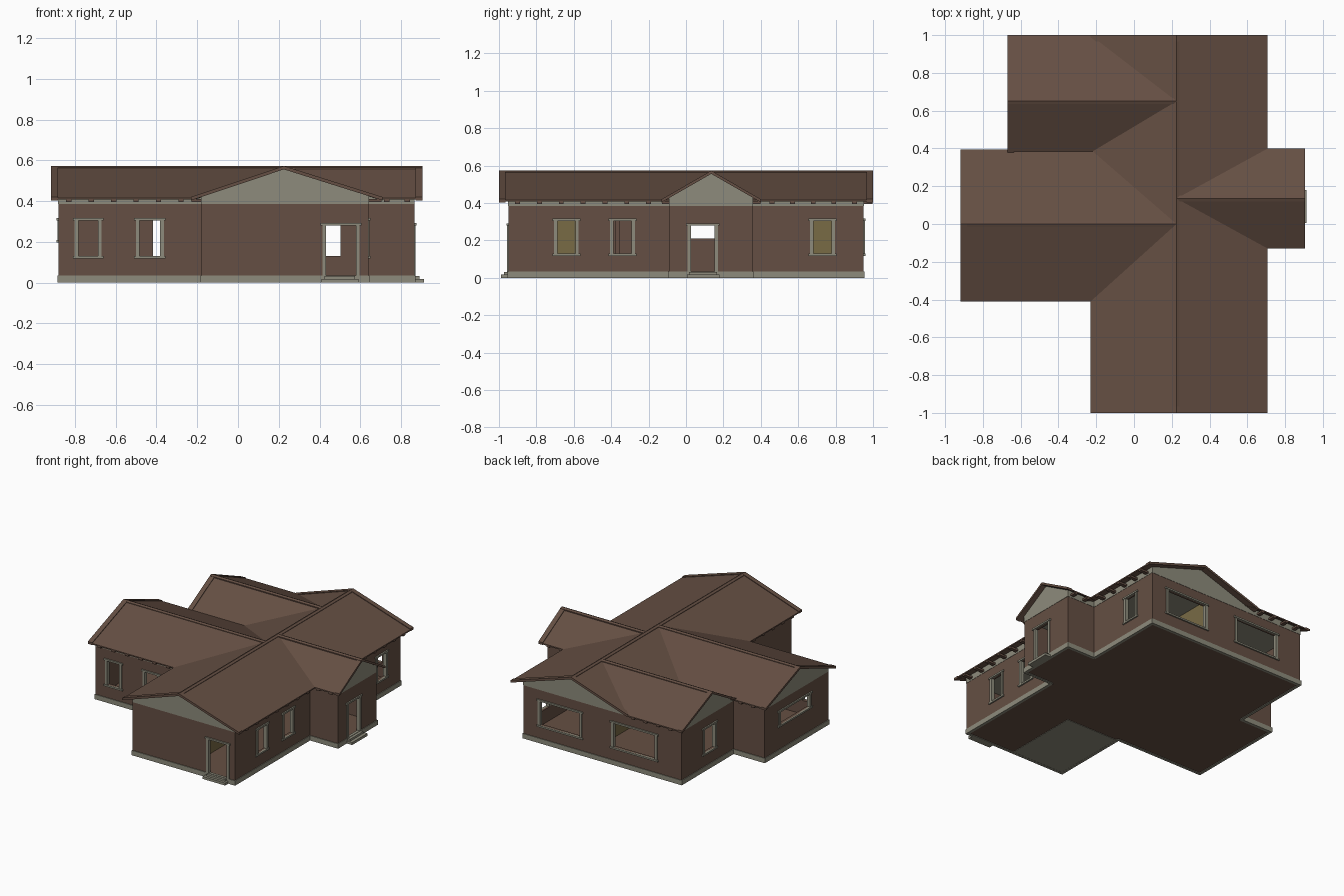
import bpy, bmesh

if "Cube" in bpy.data.objects:
    bpy.data.objects.remove(bpy.data.objects["Cube"])

def mat(name, r, g, b):
    m = bpy.data.materials.new(name)
    m.diffuse_color = (r, g, b, 1)
    m.use_nodes = True
    m.node_tree.nodes["Principled BSDF"].inputs["Base Color"].default_value = m.diffuse_color
    return m

WALL = mat("wall_brown", 0.130, 0.078, 0.056)
ROOF = mat("roof_brown", 0.130, 0.078, 0.056)
GREY = mat("trim_grey", 0.27, 0.26, 0.20)
YELLOW = mat("interior_yellow", 0.19, 0.145, 0.06)

def finish(bm, name, material):
    bmesh.ops.recalc_face_normals(bm, faces=bm.faces)
    me = bpy.data.meshes.new(name)
    bm.to_mesh(me)
    bm.free()
    me.materials.append(material)
    ob = bpy.data.objects.new(name, me)
    bpy.context.collection.objects.link(ob)
    return ob

def add_box(bm, x0, x1, y0, y1, z0, z1):
    vs = bmesh.ops.create_cube(bm, size=1)["verts"]
    for v in vs:
        v.co = ((x0 + x1) / 2 + v.co.x * (x1 - x0),
                (y0 + y1) / 2 + v.co.y * (y1 - y0),
                (z0 + z1) / 2 + v.co.z * (z1 - z0))

def boxes(name, material, items):
    bm = bmesh.new()
    for b in items:
        add_box(bm, *b)
    return finish(bm, name, material)

def prism(bm, axis, profile, a, b):
    """Extrude a (u, z) profile along x or y from a to b."""
    def point(u, z, t):
        return (t, u, z) if axis == "x" else (u, t, z)
    f = bm.faces.new([bm.verts.new(point(u, z, a)) for u, z in profile])
    ext = bmesh.ops.extrude_face_region(bm, geom=[f])["geom"]
    for v in ext:
        if isinstance(v, bmesh.types.BMVert):
            v.co["xy".index(axis)] = b

# ---- outer walls: counter-clockwise plan and openings per edge ----
PLAN = [(-.18, -.95), (.64, -.95), (.64, -.09), (.865, -.09), (.865, .355), (.64, .355),
        (.64, .95), (-.63, .95), (-.63, .355), (-.88, .355), (-.88, -.375), (-.18, -.375)]
OPEN = {0: [(.43, .58, .03, .28)],
        1: [(-.69, -.59, .13, .305), (-.39, -.29, .13, .305)],
        3: [(.025, .155, .03, .28)],
        5: [(.68, .78, .13, .305)],
        6: [(-.42, -.085, .13, .305), (.185, .505, .13, .305)],
        7: [(.57, .69, .13, .305)],
        9: [(-.16, .18, .21, .305)],
        10: [(-.785, -.685, .13, .305), (-.485, -.38, .13, .305)]}
T, Z0, Z1 = .02, .03, .39
walls, trim, plinth = [], [], []

for i, (p, q) in enumerate(zip(PLAN, PLAN[1:] + PLAN[:1])):
    along_x = p[1] == q[1]
    k = 0 if along_x else 1
    lo, hi = sorted((p[k], q[k]))
    c = p[1 - k]
    # outward side of a counter-clockwise outline
    out = (-1 if q[0] > p[0] else 1) if along_x else (1 if q[1] > p[1] else -1)

    def slab(a, b, z0, z1, d0, d1):
        e0, e1 = sorted((c + out * d0, c + out * d1))
        return (a, b, e0, e1, z0, z1) if along_x else (e0, e1, a, b, z0, z1)

    plinth.append(slab(lo - .005, hi + .005, 0, .035, -.015, .005))
    pos = lo
    for a, b, z0, z1 in OPEN.get(i, []):
        walls.append(slab(pos, a, Z0, Z1, -T, 0))
        walls.append(slab(a, b, z1, Z1, -T, 0))
        if z0 > Z0:
            walls.append(slab(a, b, Z0, z0, -T, 0))
            trim.append(slab(a - .025, b + .025, z0 - .012, z0, -.006, .01))
        trim.append(slab(a - .025, b + .025, z1, z1 + .012, -.006, .01))
        for s in (a - .016, b - .002):
            trim.append(slab(s, s + .018, z0, z1, -T, .006))
        pos = b
    walls.append(slab(pos, hi, Z0, Z1, -T, 0))

boxes("outer_walls", WALL, walls)
boxes("window_and_door_trim", GREY, trim)
boxes("plinth", GREY, plinth)

# ---- floor, interior partitions ----
boxes("floor", WALL, [(-.17, .63, -.94, .94, .004, .03), (-.87, -.17, -.365, .345, .004, .03),
                      (.63, .855, -.08, .345, .004, .03), (-.62, -.17, .345, .94, .004, .03)])
boxes("corner_room_floor", GREY, [(-.165, .25, -.935, -.38, .001, .032)])
boxes("partitions", YELLOW, [(.25, .262, -.93, -.39, .03, .39), (.12, .132, .45, .93, .03, .39)])

# ---- door steps ----
boxes("front_step", GREY, [(.41, .59, -.99, -.95, 0, .018), (.425, .575, -.972, -.94, 0, .032)])
boxes("side_step", GREY, [(.86, .913, .005, .18, 0, .018), (.855, .89, .015, .165, 0, .032)])

# ---- roofs: axis, ridge, eaves, walls, roof ends, attic ends, open ends ----
EAVE, PEAK, TH = .416, .568, .009
ROOFS = {"main": ("y", .225, (-.23, .708), (-.18, .64), (-1, 1), (-.95, .95), (0, 1)),
         "west": ("x", 0, (-.41, .395), (-.375, .355), (-.918, .225), (-.88, .22), (0,)),
         "northwest": ("x", .65, (.378, 1.0), (.39, .95), (-.67, .225), (-.63, .22), (0,)),
         "east": ("x", .135, (-.13, .40), (-.09, .355), (.225, .905), (.23, .865), (1,))}

def gable(c, eaves, top, low):
    l, r = eaves
    return [(l, EAVE + top), (c, PEAK + top), (r, EAVE + top),
            (r, EAVE + low), (c, PEAK + low), (l, EAVE + low)]

for name, (ax, c, eaves, wall, ends, attic, opens) in ROOFS.items():
    bm = bmesh.new()
    prism(bm, ax, gable(c, eaves, 0, -TH), *ends)
    # mitre the inner end of each wing along the valley with the main roof
    if ax == "x":
        shift = -.44 if opens == (0,) else .47
        for v in bm.verts:
            if abs(v.co.x - .225) < .001 and abs(v.co.y - c) > .01:
                v.co.x += shift
    finish(bm, name + "_roof", ROOF)
    # raised edge boards on the open gable ends
    bm = bmesh.new()
    for e in opens:
        inner = ends[e] + (.035 if e == 0 else -.035)
        prism(bm, ax, gable(c, eaves, .005, -TH - .003), ends[e], inner)
    finish(bm, name + "_gable_boards", ROOF)
    # ridge cap
    bm = bmesh.new()
    prism(bm, ax, [(c, PEAK + .005), (c + .016, PEAK - .002), (c + .016, PEAK - .01),
                   (c - .016, PEAK - .01), (c - .016, PEAK - .002)], *ends)
    finish(bm, name + "_ridge_cap", ROOF)
    # grey attic block: gable triangle, frieze and ceiling
    zl, zr = [PEAK - (PEAK - EAVE) * (w - c) / (e - c) - .005 for w, e in zip(wall, eaves)]
    bm = bmesh.new()
    l, r = wall[0] - .002, wall[1] + .002
    prism(bm, ax, [(l, .385), (r, .385), (r, zr), (c, PEAK - .005), (l, zl)],
          attic[0] - (.002 if 0 in opens else 0), attic[1] + (.002 if 1 in opens else 0))
    finish(bm, name + "_gable_and_ceiling", GREY)

# ---- ceiling strip joining the two west wings ----
boxes("west_ceiling_strip", GREY, [(-.632, -.18, .34, .40, .385, .41)])

# ---- rafter tails under the eaves ----
tails = []
def tail_row(axis, a, b, e0, e1, n):
    for i in range(n):
        t = a + (b - a) * i / max(n - 1, 1)
        u = (t - .013, t + .013)
        tails.append((*u, e0, e1, .396, .41) if axis == "x" else (e0, e1, *u, .396, .41))

tail_row("x", -.83, -.28, -.408, -.37, 6)
tail_row("x", -.81, -.71, .35, .395, 2)
tail_row("x", -.57, -.27, .95, .998, 4)
tail_row("y", -.9, -.2, .63, .705, 7)
tail_row("y", .46, .9, .63, .705, 5)
tail_row("y", -.9, -.46, -.228, -.17, 5)
tail_row("x", .73, .83, -.128, -.08, 2)
tail_row("x", .73, .83, .35, .397, 2)
boxes("rafter_tails", ROOF, tails)
